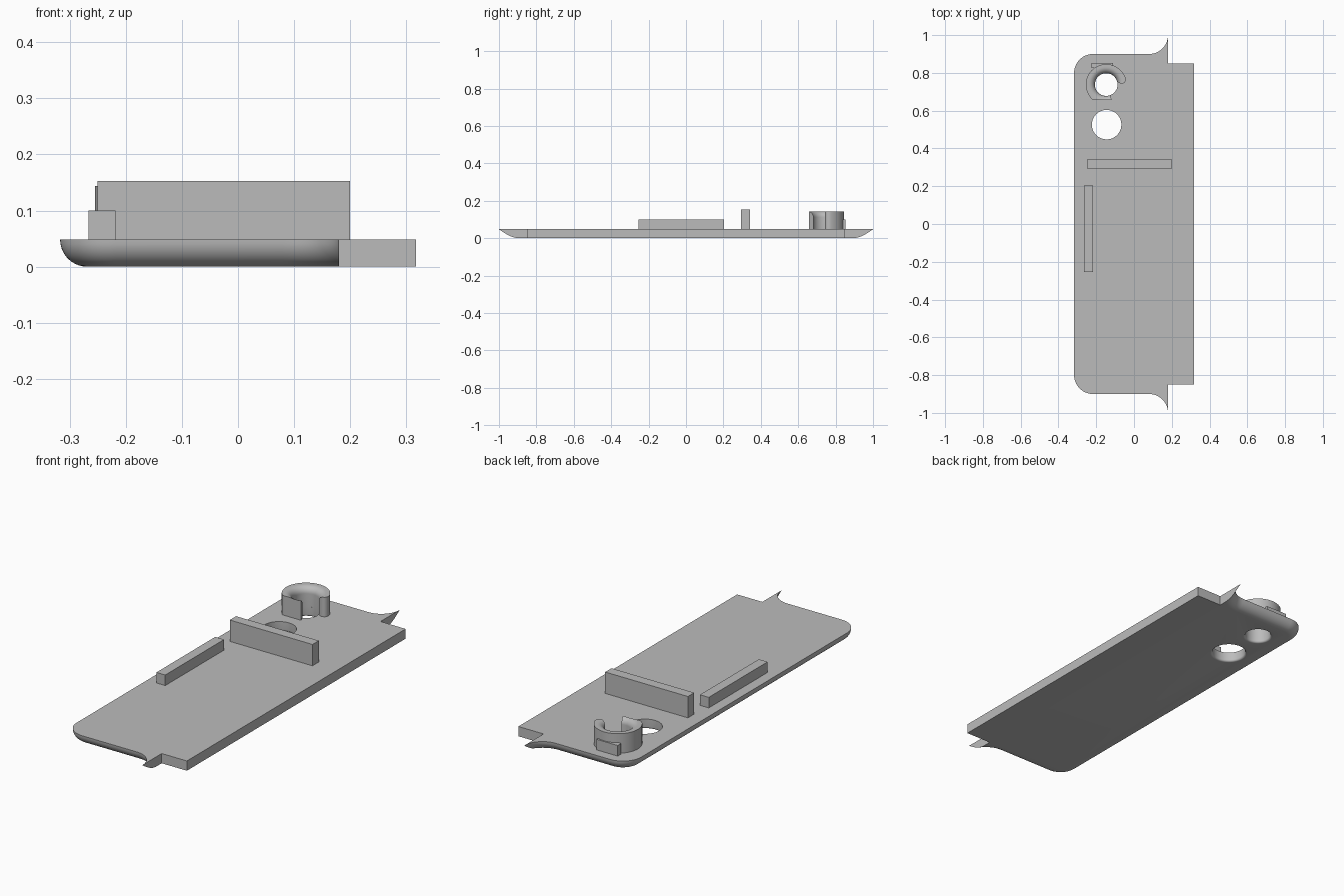
import bpy, bmesh, math
from math import sin, cos, sqrt, pi, radians

cube = bpy.data.objects.get("Cube")
if cube:
    bpy.data.objects.remove(cube)

grey = bpy.data.materials.new("plain grey")
grey.use_nodes = True
grey.diffuse_color = (0.5, 0.5, 0.5, 1)
grey.node_tree.nodes["Principled BSDF"].inputs["Base Color"].default_value = (0.5, 0.5, 0.5, 1)

T = 0.048          # plate thickness, also its edge rounding
CX, CY = -0.147, 0.738   # collar centre


def finish(name, bm):
    bmesh.ops.recalc_face_normals(bm, faces=bm.faces[:])
    mesh = bpy.data.meshes.new(name)
    bm.to_mesh(mesh)
    bm.free()
    mesh.materials.append(grey)
    obj = bpy.data.objects.new(name, mesh)
    bpy.context.collection.objects.link(obj)
    return obj


def loft(name, loops):
    """Skin a list of closed loops and cap both ends."""
    bm = bmesh.new()
    rows = [[bm.verts.new(p) for p in loop] for loop in loops]
    n = len(rows[0])
    for a, b in zip(rows, rows[1:]):
        for i in range(n):
            j = (i + 1) % n
            bm.faces.new((a[i], a[j], b[j], b[i]))
    bm.faces.new(rows[0])
    bm.faces.new(rows[-1])
    return finish(name, bm)


def box(name, x, y, z):
    corners = [(x[0], y[0]), (x[1], y[0]), (x[1], y[1]), (x[0], y[1])]
    return loft(name, [[(*c, h) for c in corners] for h in z])


def smooth(obj):
    bpy.ops.object.select_all(action='DESELECT')
    obj.select_set(True)
    bpy.context.view_layer.objects.active = obj
    bpy.ops.object.shade_smooth_by_angle(angle=radians(35))


def outline(d, z):
    """Plate outline moved inward by d: tab, horn, straight edge, round corner."""
    steps = 14
    half = [(0.317, 0.85), (0.18, 0.85)]
    start = -math.acos(0.1 / (0.1 + d))
    for i in range(steps + 1):           # concave sweep up to the horn
        a = start + (-pi / 2 - start) * i / steps
        half.append((0.08 + (0.1 + d) * cos(a), 1.0 + (0.1 + d) * sin(a)))
    for i in range(steps + 1):           # rounded outer corner
        a = pi / 2 + pi / 2 * i / steps
        half.append((-0.217 + (0.1 - d) * cos(a), 0.8 + (0.1 - d) * sin(a)))
    return [(x, y, z) for x, y in half] + [(x, -y, z) for x, y in reversed(half)]


# Plate with a rounded lower edge
layers = []
for i in range(11):
    t = pi / 2 * i / 10
    layers.append(outline(T * (1 - cos(t)), T * (1 - sin(t))))
plate = loft("back_plate", layers)


# Round openings with a softened lower rim
def cut_hole(x, y, r, rim=0.01):
    profile = [(r + rim, -0.02)]
    profile += [(r + rim * (1 - sin(t)), rim * (1 - cos(t)))
                for t in [pi / 2 * i / 6 for i in range(7)]]
    profile.append((r, 0.1))
    cutter = loft("hole_cutter", [[(x + q * cos(2 * pi * k / 64), y + q * sin(2 * pi * k / 64), z)
                                   for k in range(64)] for q, z in profile])
    cutter.hide_render = True
    mod = plate.modifiers.new("hole", 'BOOLEAN')
    mod.operation = 'DIFFERENCE'
    mod.solver = 'EXACT'
    mod.object = cutter
    bpy.context.view_layer.objects.active = plate
    bpy.ops.object.modifier_apply(modifier=mod.name)
    bpy.data.objects.remove(cutter)


cut_hole(CX, CY, 0.06)
cut_hole(-0.145, 0.526, 0.078)
smooth(plate)


# Open collar: rounded inner lip, one round end, one flat-cut side
def collar_section(a, inner, outer, top=0.144, lip=0.032):
    pts = [(inner, T - 0.001)]
    for i in range(13):
        r = inner + (outer - inner) * (i / 12) ** 2
        u = max(0, lip - (r - 0.06))
        pts.append((r, top - lip + sqrt(max(0, lip * lip - u * u))))
    pts.append((outer, T - 0.001))
    return [(CX + r * cos(a), CY + r * sin(a), z) for r, z in pts]


mid, half_w = 0.084, 0.024
first, last = radians(20), radians(290)
sections = []
for i in range(10):                      # round end
    t = pi / 2 * (i + 0.3) / 10.3
    w = half_w * sin(t)
    sections.append(collar_section(first - half_w * cos(t) / mid, mid - w, mid + w))
for i in range(73):                      # ring body
    a = first + (last - first) * i / 72
    outer = mid + half_w
    if sin(a) < 0:
        outer = min(outer, (0.657 - CY) / sin(a))
    sections.append(collar_section(a, mid - half_w, outer))
smooth(loft("collar", sections))

# Ribs and the small block behind the collar
box("cross_rib", (-0.25, 0.2), (0.293, 0.342), (T - 0.001, 0.153))
box("side_rib", (-0.266, -0.218), (-0.254, 0.203), (T - 0.001, 0.1))
box("collar_block", (-0.225, -0.11), (0.825, 0.852), (T - 0.001, 0.1))
